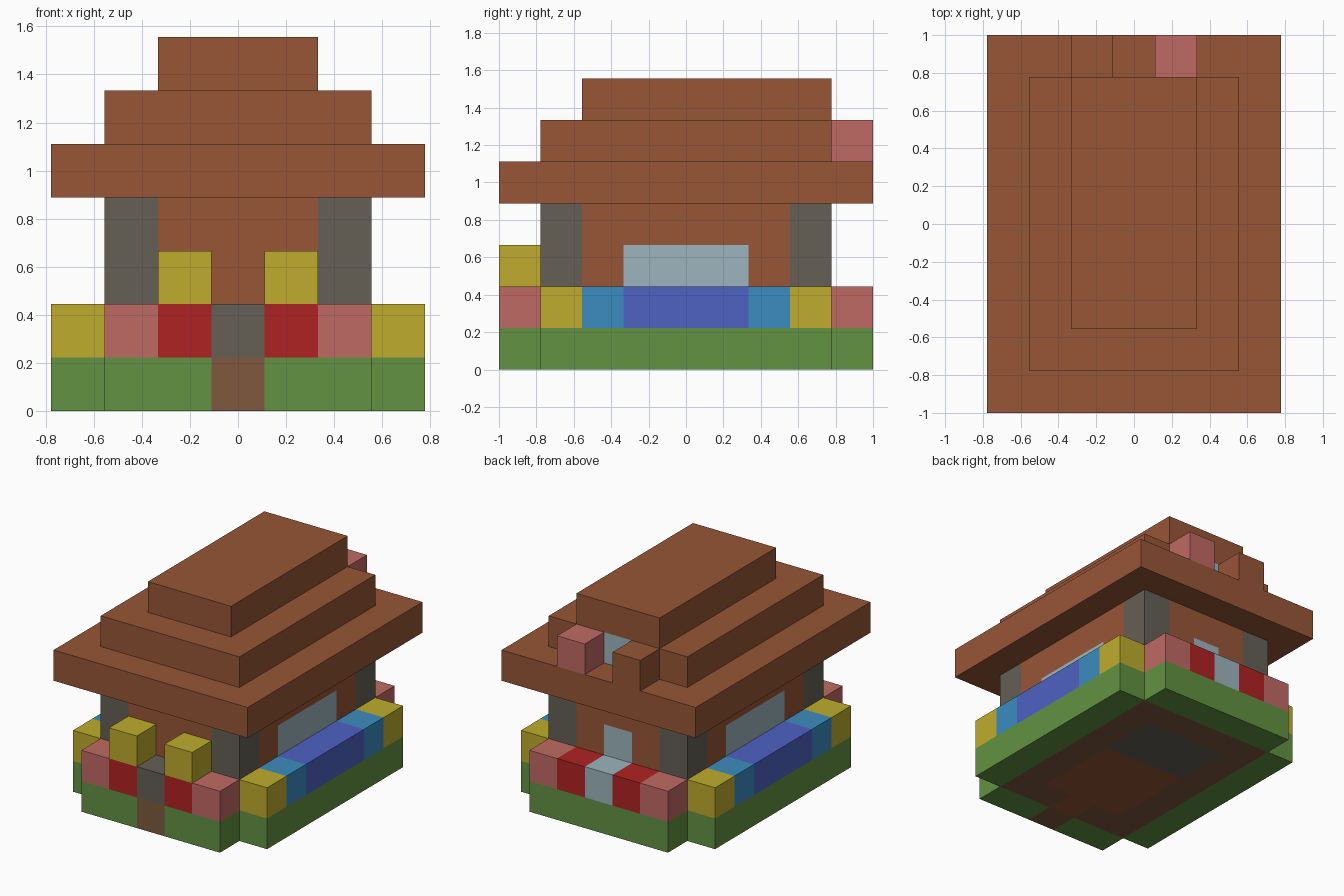
import bpy
import bmesh

U = 2 / 9  # one block of the model

cube = bpy.data.objects.get("Cube")
if cube:
    bpy.data.objects.remove(cube, do_unlink=True)


def material(name, code):
    def linear(c):
        return c / 12.92 if c <= 0.04045 else ((c + 0.055) / 1.055) ** 2.4
    col = [linear(v / 255) for v in bytes.fromhex(code)] + [1.0]
    mat = bpy.data.materials.new(name)
    mat.use_nodes = True
    mat.diffuse_color = col
    bsdf = next(n for n in mat.node_tree.nodes if n.type == 'BSDF_PRINCIPLED')
    bsdf.inputs["Base Color"].default_value = col
    return mat


wood = material("brown wood", "975636")
grass = material("grass green", "639242")
dirt = material("dirt brown", "80593F")
stone = material("grey stone", "656056")
yellow = material("yellow flower", "BFAC2D")
pink = material("pink flower", "C06A64")
red = material("red flower", "B02222")
sky = material("sky blue flower", "3C8CC0")
indigo = material("indigo flower", "4E62C4")
pale = material("pale blue glass", "9DB5BD")


def block(name, mat, x, y, z, mirror=False):
    """Box spanning the given block ranges, optionally repeated across x = 0."""
    spans = [x, (-x[1], -x[0])] if mirror else [x]
    bm = bmesh.new()
    for sx in spans:
        made = bmesh.ops.create_cube(bm, size=1)["verts"]
        for v in made:
            v.co = [U * (a + (b - a) * (c + 0.5))
                    for c, (a, b) in zip(v.co, (sx, y, z))]
    mesh = bpy.data.meshes.new(name)
    bm.to_mesh(mesh)
    bm.free()
    mesh.materials.append(mat)
    obj = bpy.data.objects.new(name, mesh)
    bpy.context.collection.objects.link(obj)
    return obj


# Shared ranges in blocks
MID, ROOM = (-.5, .5), (-1.5, 1.5)
SIDE, WALL, NEAR, WIDE = (2.5, 3.5), (1.5, 2.5), (.5, 1.5), (.5, 2.5)
FRONT, BACK = (-4.5, -3.5), (3.5, 4.5)
FRONT_WALL, BACK_WALL = (-3.5, -2.5), (2.5, 3.5)
GROUND, BED, UPPER = (0, 1), (1, 2), (2, 3)

# Ground layer: lawn, path, foundation and floor
block("side_lawns", grass, SIDE, (-3.5, 3.5), GROUND, True)
block("back_lawn", grass, (-2.5, 2.5), BACK, GROUND)
block("front_lawns", grass, WIDE, FRONT, GROUND, True)
block("front_path", dirt, MID, FRONT, GROUND)
block("side_foundations", dirt, WALL, (-3.5, 3.5), GROUND, True)
block("back_foundation", dirt, ROOM, BACK_WALL, GROUND)
block("front_foundations", dirt, NEAR, FRONT_WALL, GROUND, True)
block("doorway_floor", wood, MID, FRONT_WALL, GROUND)
block("room_floor", wood, ROOM, (-2.5, .5), GROUND)
block("stone_floor", stone, ROOM, (.5, 2.5), GROUND)

# Flower beds around the house
for label, y in (("front", FRONT), ("back", BACK)):
    block(label + "_pink_flowers", pink, WALL, y, BED, True)
    block(label + "_red_flowers", red, NEAR, y, BED, True)
block("front_step", stone, MID, FRONT, BED)
block("back_pale_flowers", pale, MID, BACK, BED)
block("front_yellow_flowers", yellow, NEAR, FRONT, UPPER, True)
for label, y, near_wall in (("front", -1, FRONT_WALL), ("back", 1, BACK_WALL)):
    block(label + "_side_yellow_flowers", yellow, SIDE, near_wall, BED, True)
    block(label + "_side_sky_flowers", sky, SIDE,
          tuple(sorted((y * 1.5, y * 2.5))), BED, True)
block("side_indigo_flowers", indigo, SIDE, ROOM, BED, True)

# Corner pillars
for label, y in (("front", FRONT_WALL), ("back", BACK_WALL)):
    block(label + "_pillars", stone, WALL, y, (1, 4), True)

# Walls, pieced around the windows
block("front_wall", wood, ROOM, FRONT_WALL, (1, 4))
block("side_wall_bases", wood, WALL, (-2.5, 2.5), BED, True)
block("side_wall_tops", wood, WALL, (-2.5, 2.5), (3, 4), True)
block("side_front_jambs", wood, WALL, (-2.5, -1.5), UPPER, True)
block("side_back_jambs", wood, WALL, NEAR[1:] + (2.5,), UPPER, True)
block("side_windows", pale, WALL, ROOM, UPPER, True)
block("back_wall_base", wood, ROOM, BACK_WALL, BED)
block("back_wall_top", wood, ROOM, BACK_WALL, (3, 4))
block("back_jambs", wood, NEAR, BACK_WALL, UPPER, True)
block("back_window", pale, MID, BACK_WALL, UPPER)

# Stepped roof with a small attic window and balcony at the back
block("roof_eaves", wood, (-3.5, 3.5), (-4.5, 4.5), (4, 5))
block("roof_middle", wood, (-2.5, 2.5), (-3.5, 2.5), (5, 6))
block("roof_middle_back", wood, WIDE, BACK_WALL, (5, 6), True)
block("attic_window", pale, MID, BACK_WALL, (5, 6))
block("roof_top", wood, ROOM, (-2.5, 3.5), (6, 7))
block("balcony_pink_flowers", pink, NEAR, BACK, (5, 6))
block("balcony_post", wood, (-1.5, -.5), BACK, (5, 6))
